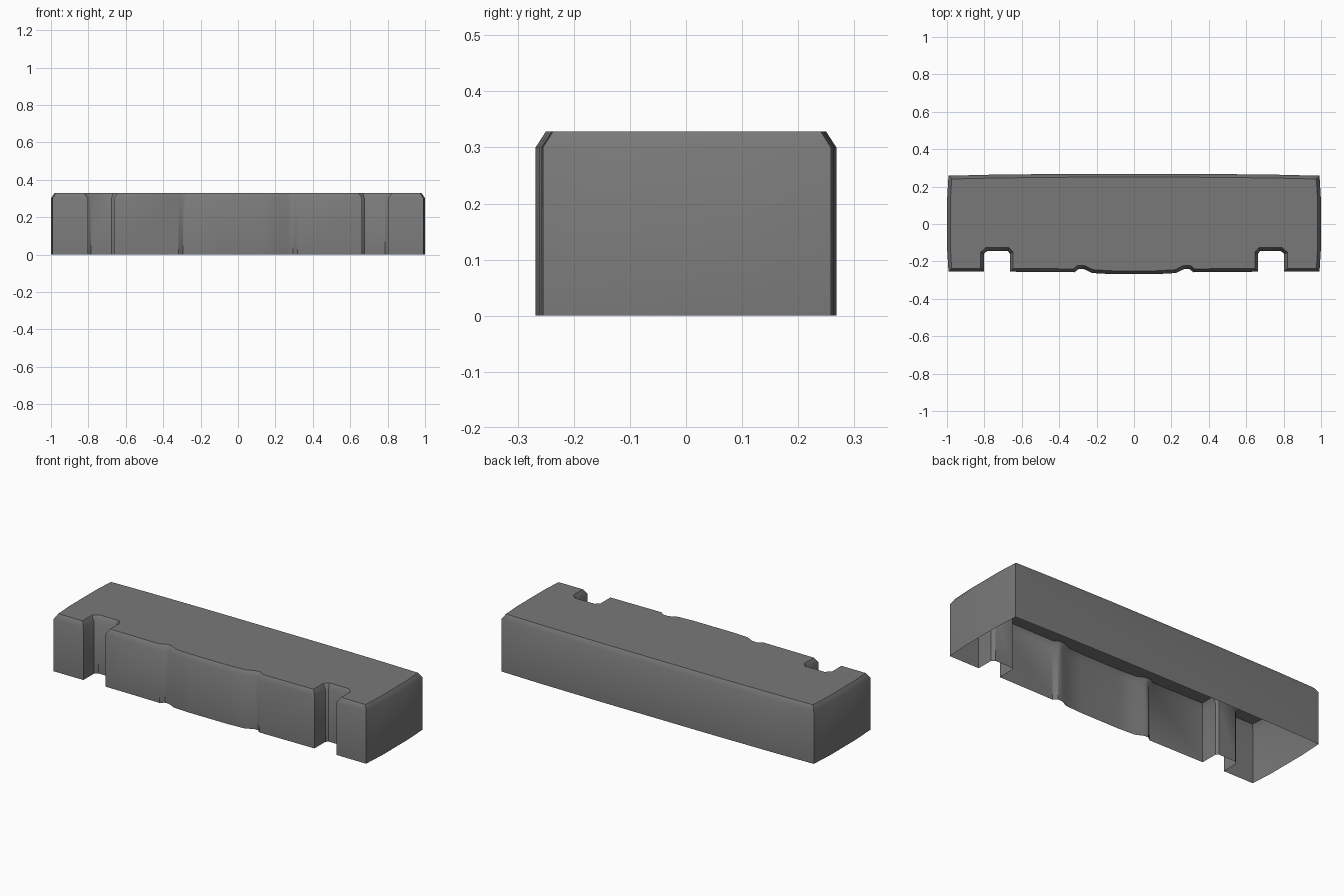
import bpy
import bmesh
import math
from mathutils import Vector

if "Cube" in bpy.data.objects:
    bpy.data.objects.remove(bpy.data.objects["Cube"])

WALL_TOP, HEIGHT, INSET = 0.30, 0.328, 0.018

# Right half of the plan outline, from front centre round to back centre
half = [
    (0.12, -0.268), (0.225, -0.262),                     # bowed front panel
    (0.27, -0.24), (0.295, -0.24), (0.318, -0.258),      # shallow groove
    (0.664, -0.255), (0.664, -0.157), (0.676, -0.144),   # deep notch
    (0.785, -0.144), (0.803, -0.160), (0.803, -0.255),
    (0.992, -0.255), (1.0, -0.12), (1.0, 0.12), (0.992, 0.258),  # end wall
    (0.75, 0.264), (0.35, 0.268),                        # bowed back
]
outline = [Vector(p) for p in half + [(-x, y) for x, y in reversed(half)]]


def inset_outline(points, distance):
    """Mitred inward offset of a counter-clockwise outline."""
    result = []
    for i, p in enumerate(points):
        a = (p - points[i - 1]).normalized()
        b = (points[(i + 1) % len(points)] - p).normalized()
        na, nb = Vector((-a.y, a.x)), Vector((-b.y, b.x))
        result.append(p + (na + nb) * distance / (1 + na.dot(nb)))
    return result


# Open-bottomed block shell: walls, sloped rim, flat top
bm = bmesh.new()
rings = []
for pts, z in ((outline, 0), (outline, WALL_TOP),
               (inset_outline(outline, INSET), HEIGHT)):
    rings.append([bm.verts.new((p.x, p.y, z)) for p in pts])
for low, high in zip(rings, rings[1:]):
    for i in range(len(low)):
        j = (i + 1) % len(low)
        bm.faces.new((low[i], low[j], high[j], high[i]))
bm.faces.new(rings[-1])

mesh = bpy.data.meshes.new("block_shell")
bm.to_mesh(mesh)
bm.free()
block = bpy.data.objects.new("block_shell", mesh)
bpy.context.collection.objects.link(block)

# Single dark grey colour
grey = bpy.data.materials.new("dark_grey")
grey.diffuse_color = (0.19, 0.19, 0.19, 1)
grey.use_nodes = True
grey.node_tree.nodes["Principled BSDF"].inputs["Base Color"].default_value = grey.diffuse_color
mesh.materials.append(grey)

# Smooth gentle bows, keep the corners crisp
bpy.context.view_layer.objects.active = block
block.select_set(True)
bpy.ops.object.shade_smooth_by_angle(angle=math.radians(35))
